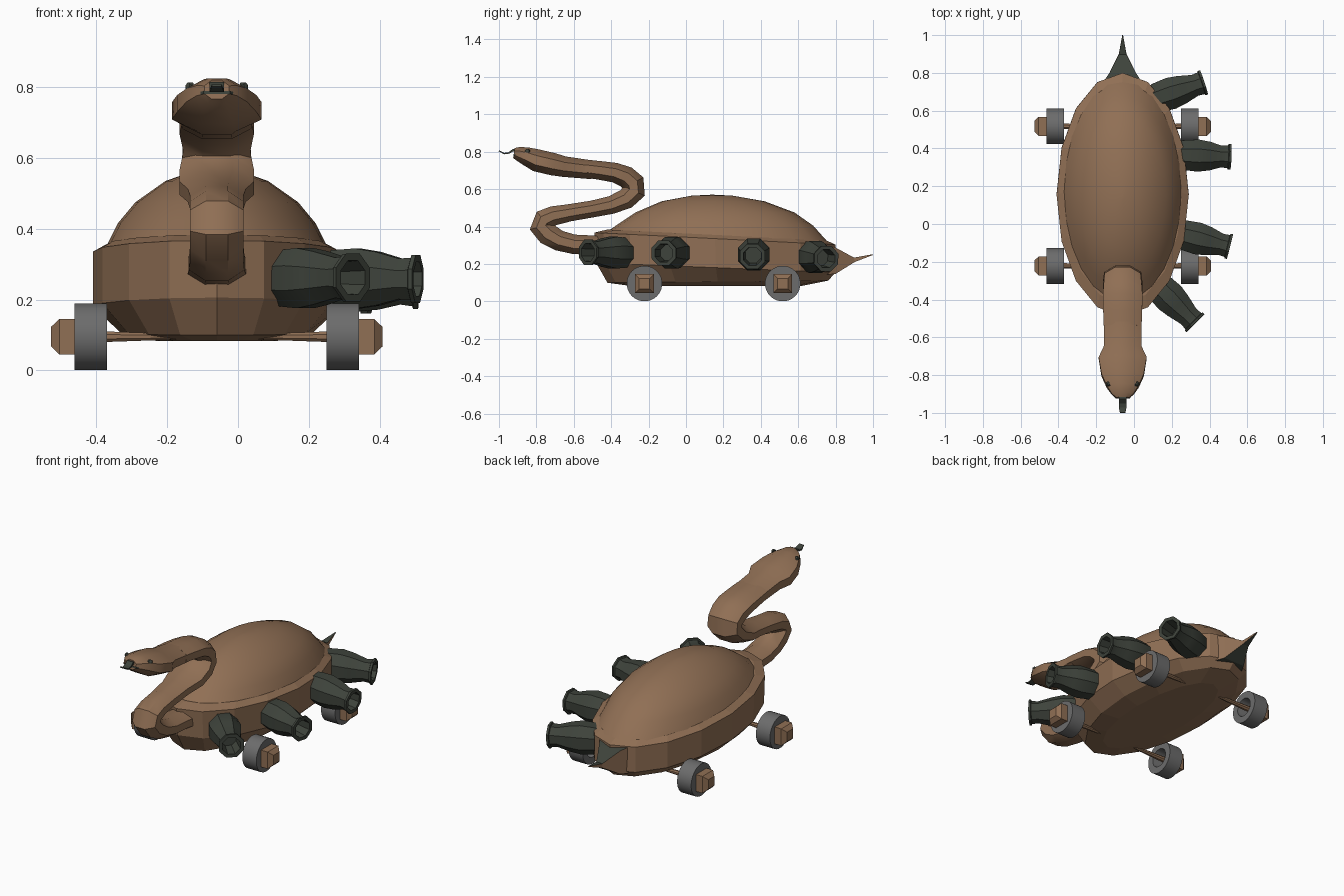
import bpy, bmesh, math
from mathutils import Vector

CX = -0.06  # the animal's centre line


def mat(name, c):
    m = bpy.data.materials.new(name)
    m.diffuse_color = (*c, 1)
    return m


BROWN = mat("brown skin", (0.28, 0.16, 0.09))
DARK = mat("dark metal", (0.048, 0.056, 0.044))
GREY = mat("grey wheel", (0.15, 0.15, 0.15))


def loft(name, rings, m, caps=True, closed=False, angle=35):
    """Skin a list of rings with equal point counts."""
    bm = bmesh.new()
    vs = [[bm.verts.new(p) for p in r] for r in rings]
    n = len(rings[0])
    pairs = list(zip(vs, vs[1:])) + ([(vs[-1], vs[0])] if closed else [])
    for a, b in pairs:
        for i in range(n):
            j = (i + 1) % n
            bm.faces.new((a[i], a[j], b[j], b[i]))
    if caps and not closed:
        bm.faces.new(vs[0])
        bm.faces.new(vs[-1])
    bmesh.ops.recalc_face_normals(bm, faces=bm.faces)
    me = bpy.data.meshes.new(name)
    bm.to_mesh(me)
    bm.free()
    ob = bpy.data.objects.new(name, me)
    bpy.context.collection.objects.link(ob)
    me.materials.append(m)
    if angle:
        bpy.ops.object.select_all(action='DESELECT')
        ob.select_set(True)
        bpy.context.view_layer.objects.active = ob
        bpy.ops.object.shade_smooth_by_angle(angle=math.radians(angle))
    return ob


def ellipse(hx, y0, y1, z, tilt=0.0, n=16):
    """Horizontal ring from y0 to y1; tilt lowers it toward the rear."""
    yc, hy = (y0 + y1) / 2, (y1 - y0) / 2
    out = []
    for i in range(n):
        a = math.tau * i / n
        y = yc + hy * math.sin(a)
        out.append((CX + hx * math.cos(a), y, z - tilt * (y - 0.16)))
    return out


def sweep(name, pts, m, n=8, angle=35):
    """Sweep a flattened n-gon along (y, z, half width, half height) points."""
    rings = []
    k = 1 / math.cos(math.pi / n)
    for i, (y, z, w, h) in enumerate(pts):
        p, q = pts[max(i - 1, 0)], pts[min(i + 1, len(pts) - 1)]
        t = Vector((0, q[0] - p[0], q[1] - p[1])).normalized()
        up = Vector((0, -t.z, t.y))
        ring = []
        for j in range(n):
            a = math.tau * (j + 0.5) / n
            ring.append(Vector((CX, y, z)) + Vector((w * k * math.cos(a), 0, 0))
                        + up * h * k * math.sin(a))
        rings.append(ring)
    return loft(name, rings, m, angle=angle)


def lathe(name, start, direction, profile, m, n, closed=False, angle=35, turn=0.5):
    """Turn (distance, radius) points around an axis."""
    d = Vector(direction).normalized()
    u = d.cross(Vector((0, 0, 1))).normalized()
    v = u.cross(d)
    rings = []
    for t, r in profile:
        rings.append([Vector(start) + d * t
                      + u * r * math.cos(math.tau * (i + turn) / n)
                      + v * r * math.sin(math.tau * (i + turn) / n) for i in range(n)])
    return loft(name, rings, m, closed=closed, angle=angle)


# body: faceted hull and smooth domed shell
loft("hull", [
    ellipse(0.17, -0.30, 0.62, 0.083),
    ellipse(0.27, -0.42, 0.76, 0.105, -0.01),
    ellipse(0.35, -0.48, 0.80, 0.180, 0.04),
    ellipse(0.35, -0.49, 0.80, 0.335, 0.05),
    ellipse(0.315, -0.42, 0.75, 0.355, 0.05)], BROWN, angle=0)
loft("shell", [
    ellipse(0.315, -0.42, 0.76, 0.345, 0.05, 24),
    ellipse(0.28, -0.345, 0.68, 0.415, 0.02, 24),
    ellipse(0.23, -0.27, 0.58, 0.475, 0, 24),
    ellipse(0.145, -0.13, 0.42, 0.535, 0, 24),
    ellipse(0.06, 0.03, 0.25, 0.565, 0, 24),
    ellipse(0.005, 0.13, 0.15, 0.570, 0, 24)], BROWN)

# winding neck
sweep("neck", [
    (-0.38, 0.285, 0.085, 0.055), (-0.50, 0.300, 0.08, 0.052),
    (-0.60, 0.305, 0.078, 0.052), (-0.68, 0.325, 0.076, 0.055),
    (-0.74, 0.360, 0.075, 0.060), (-0.775, 0.400, 0.075, 0.062),
    (-0.76, 0.435, 0.075, 0.058), (-0.71, 0.457, 0.075, 0.052),
    (-0.62, 0.474, 0.075, 0.046), (-0.50, 0.494, 0.082, 0.045),
    (-0.40, 0.515, 0.105, 0.048), (-0.32, 0.548, 0.105, 0.055),
    (-0.278, 0.590, 0.098, 0.063), (-0.283, 0.632, 0.095, 0.063),
    (-0.32, 0.665, 0.10, 0.058), (-0.38, 0.688, 0.105, 0.053),
    (-0.46, 0.700, 0.103, 0.050), (-0.54, 0.710, 0.10, 0.048)], BROWN)

# head with eyes, mouth and tongue
sweep("head", [
    (-0.50, 0.703, 0.098, 0.050), (-0.65, 0.720, 0.100, 0.055),
    (-0.71, 0.733, 0.127, 0.060), (-0.80, 0.754, 0.112, 0.060),
    (-0.86, 0.778, 0.085, 0.048), (-0.90, 0.790, 0.058, 0.036),
    (-0.92, 0.793, 0.035, 0.027)], BROWN)
for s, side in ((-1, "left"), (1, "right")):
    lathe(side + "_eye", (CX + s * 0.072, -0.845, 0.80), (s, -0.5, 0.3),
          [(0, 0.014), (0.012, 0.012), (0.017, 0.004)], DARK, 8)
sweep("mouth", [(-0.89, 0.780, 0.062, 0.004), (-0.923, 0.785, 0.038, 0.004)], DARK, 4, 0)
sweep("tongue", [
    (-0.89, 0.800, 0.02, 0.010), (-0.925, 0.808, 0.02, 0.007),
    (-0.948, 0.793, 0.02, 0.004), (-0.972, 0.790, 0.02, 0.004),
    (-1.0, 0.805, 0.014, 0.003)], DARK, 4, 0)

# tail spike: dark above and below, brown on the sides
tail = sweep("tail", [
    (0.74, 0.222, 0.105, 0.082), (0.80, 0.217, 0.070, 0.070),
    (0.90, 0.222, 0.020, 0.012), (1.0, 0.250, 0.002, 0.002)], BROWN, 4, 0)
tail.data.materials.append(DARK)
for p in tail.data.polygons:
    p.material_index = 1 if abs(p.normal.z) > 0.4 else 0

# four guns along the right flank, muzzles hollow
guns = [((0.14, -0.34, 0.26), (0.325, -0.525, 0.262)),
        ((0.27, -0.06, 0.26), (0.508, -0.12, 0.258)),
        ((0.27, 0.365, 0.255), (0.512, 0.355, 0.24)),
        ((0.13, 0.67, 0.24), (0.37, 0.75, 0.228))]
for i, (a, b) in enumerate(guns):
    d = Vector(b) - Vector(a)
    L = d.length
    lathe(f"gun_{i + 1}", a, d, [
        (-0.06, 0.075), (0.0, 0.086), (0.07, 0.092), (0.13, 0.082), (L - 0.05, 0.062),
        (L - 0.015, 0.065), (L - 0.012, 0.073), (L, 0.073), (L, 0.052),
        (L - 0.10, 0.045)], DARK, 8, angle=30)

# wheels, axles and square hub caps, two pairs
for y, end in ((-0.222, "front"), (0.517, "rear")):
    for s, side in ((-1, "left"), (1, "right")):
        o, d = (CX, y, 0.095), (s, 0, 0)
        tag = f"{end}_{side}_"
        lathe(tag + "wheel", o, d, [(0.31, 0.055), (0.31, 0.095), (0.402, 0.095),
                                    (0.402, 0.045)], GREY, 28, closed=True)
        lathe(tag + "axle", o, d, [(0.10, 0.008), (0.31, 0.016), (0.41, 0.018)], BROWN, 8)
        q = math.sqrt(2)
        lathe(tag + "hub", o, d, [(0.36, 0.03 * q), (0.40, 0.05 * q), (0.445, 0.05 * q),
                                  (0.468, 0.028 * q)], BROWN, 4, angle=0)
